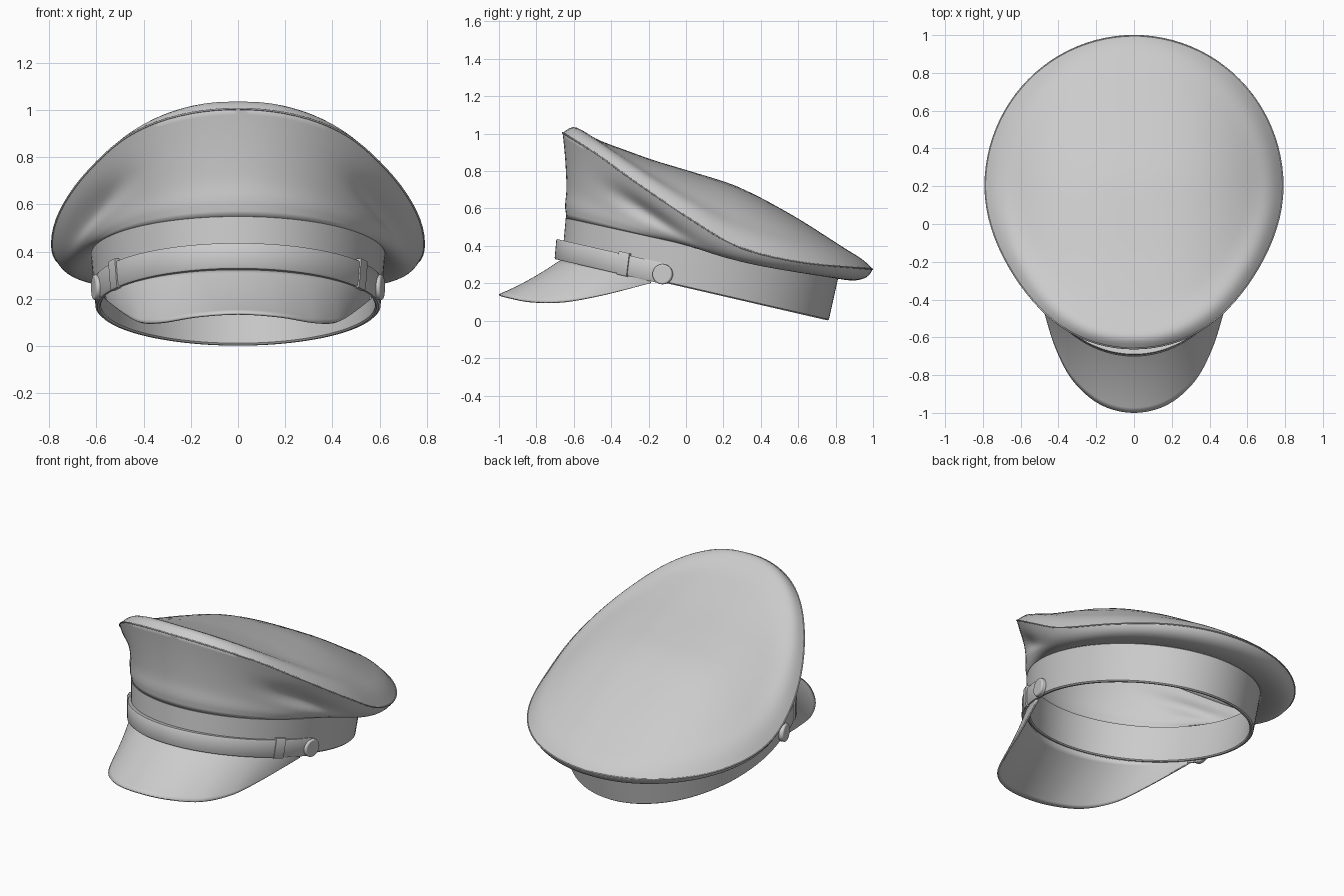
import bpy, bmesh
from math import sin, cos, pi, radians, exp, degrees
from mathutils import Vector

if "Cube" in bpy.data.objects:
    bpy.data.objects.remove(bpy.data.objects["Cube"])

N = 96  # segments around the hat


def spline(pts, t):
    """Smooth interpolation through (key, value) pairs."""
    t = min(max(t, pts[0][0]), pts[-1][0])
    n = len(pts)

    def slope(i):
        a, b = pts[max(i - 1, 0)], pts[min(i + 1, n - 1)]
        return (b[1] - a[1]) / (b[0] - a[0])
    i = next(k for k in range(n - 1) if t <= pts[k + 1][0])
    (x0, y0), (x1, y1) = pts[i], pts[i + 1]
    h = x1 - x0
    s = (t - x0) / h
    return ((2*s**3 - 3*s*s + 1) * y0 + (s**3 - 2*s*s + s) * h * slope(i)
            + (3*s*s - 2*s**3) * y1 + (s**3 - s*s) * h * slope(i + 1))


def loft(name, rings, around=False, closed=False, caps=False, thick=0, angle=40):
    """Skin a grid of points; around = ring closes, closed = last ring joins first."""
    bm = bmesh.new()
    vs = [[bm.verts.new(p) for p in r] for r in rings]
    R, C = len(vs), len(vs[0])
    for i in range(R if closed else R - 1):
        for j in range(C if around else C - 1):
            a, b = vs[i], vs[(i + 1) % R]
            k = (j + 1) % C
            bm.faces.new((a[j], a[k], b[k], b[j]))
    if caps:
        bm.faces.new([r[0] for r in vs])
        bm.faces.new([r[-1] for r in vs])
    bmesh.ops.remove_doubles(bm, verts=bm.verts, dist=1e-5)
    bmesh.ops.recalc_face_normals(bm, faces=bm.faces)
    me = bpy.data.meshes.new(name)
    bm.to_mesh(me)
    bm.free()
    ob = bpy.data.objects.new(name, me)
    bpy.context.collection.objects.link(ob)
    if thick:
        m = ob.modifiers.new("thickness", 'SOLIDIFY')
        m.thickness, m.offset = thick, -1
    smooth(ob, angle)
    return ob


def smooth(ob, angle=40):
    bpy.ops.object.select_all(action='DESELECT')
    ob.select_set(True)
    bpy.context.view_layer.objects.active = ob
    bpy.ops.object.shade_smooth_by_angle(angle=radians(angle))


def band_pt(a, f, off=0.0):
    """Point on the tilted band; f = 0 bottom, 1 top; a = 0 at the front."""
    yc, ry, rx = .05 + .035*f, .71 + .015*f + off, .60 + .02*f + off
    y = yc - ry * cos(a)
    return Vector((rx * sin(a), y, .165 + .222*f - (.231 - .009*f) * (y - yc)))


SEAM_Z = [(-.66, 1.005), (-.47, .885), (-.29, .755), (.02, .545), (.28, .395), (.6, .315), (1.0, .275)]
TOP_Z = [(-.66, 1.005), (-.59, 1.005), (-.36, .925), (-.17, .857), (.02, .80), (.28, .715),
         (.55, .575), (.77, .438), (.95, .315), (1.0, .275)]


def seam_x(c):
    s = max(0, 1 - c*c) ** .5
    return .788 * s * (1 - (.045 * (2*s*c)**2 if c > 0 else 0))


def seam_pt(a):
    c = cos(a)
    y = .2 - (.86 if c > 0 else .797) * c
    return Vector((seam_x(c) * (1 if sin(a) >= 0 else -1), y, spline(SEAM_Z, y)))


def top_pt(a, r):
    s = seam_pt(a)
    x, y = s.x * r, .2 + (s.y - .2) * r
    d = .2 - y
    w = seam_x(d / (.86 if d > 0 else .797))
    t = min(1, abs(x) / w) if w > 1e-6 else 0
    zs = spline(SEAM_Z, y)
    puff = (.02 + .012 * cos(a)) * exp(-((r - .93) / .09)**2) * (1 - r**30)   # padded rim
    return Vector((x, y, zs + (spline(TOP_Z, y) - zs) * (1 - t**2.8) + puff))


def wall_pt(a, v):
    """Crown side wall: v = 0 at the seam, 1 at the band."""
    s, b = seam_pt(a), band_pt(a, 1)
    g = degrees(min(a, 2*pi - a))
    c = b.lerp(s, spline([(0, -.4), (45, .1), (90, .65), (130, .8), (180, .85)], g))
    c.z = (s.z + b.z) / 2 - spline([(0, 0), (50, .02), (90, .09), (130, .08), (180, .06)], g)
    p = s * (1-v)**2 + c * 2*v*(1-v) + b * v*v
    dent = .036 * exp(-((g - 62) / 15)**2 - ((v - .4) / .17)**2)   # soft side folds
    bulge = .008 * exp(-((v - .85) / .12)**2) * max(0, cos(a)) * min(1, (1 - v) * 12)
    return p + Vector((sin(a), -cos(a), 0)) * (bulge - dent)


angs = [2*pi*i/N for i in range(N)]

# Crown: domed top and side wall in one skin
rs = [0, .1, .2, .3, .4, .5, .6, .7, .76, .81, .85, .88, .91, .935, .955, .97, .98, .99, 1]
rings = [[top_pt(a, r) for a in angs] for r in rs]
rings += [[wall_pt(a, k/18) for a in angs] for k in range(1, 19)]
loft("crown", rings, around=True, thick=.01, angle=60)

# Piping along the crown seam
cu = bpy.data.curves.new("crown_piping", 'CURVE')
cu.dimensions, cu.bevel_depth, cu.bevel_resolution = '3D', .004, 2
sp = cu.splines.new('POLY')
sp.points.add(N - 1)
for p, a in zip(sp.points, angs):
    p.co = (*seam_pt(a), 1)
sp.use_cyclic_u = True
bpy.context.collection.objects.link(bpy.data.objects.new("crown_piping", cu))

# Head band with a rolled lower edge
prof = [(0, -.004), (.03, .003), (1, .003), (1.01, -.006), (1, -.02), (.03, -.02), (0, -.014)]
loft("head_band", [[band_pt(a, f, o) for a in angs] for f, o in prof], around=True, closed=True)


def strip(name, a0, a1, f0, f1, lift, n):
    """Raised strip lying on the band, standing further off at the front."""
    def off(a):
        return lift + .032 * max(0, cos(a))**2
    A = [radians(a0 + (a1 - a0) * i / n) for i in range(n + 1)]
    e = .03
    return loft(name, [[band_pt(a, f, (off(a) - d) if d is not None else 0.0) for a in A] for f, d in
                ((f0, None), (f0, .004), (f0 + e, 0), (f1 - e, 0), (f1, .004), (f1, None))],
                closed=True, caps=True)


# Chin strap and its keepers
strip("chin_strap", -76, 76, -.04, .45, .01, 64)
for side, nm in ((1, "right"), (-1, "left")):
    strip("strap_keeper_" + nm, side*55, side*60, -.06, .5, .017, 4)

# Side buttons
for side, nm in ((1, "right"), (-1, "left")):
    a = radians(75.5) * side
    n = Vector((sin(a) / .61, -cos(a) / .715, 0)).normalized()
    bpy.ops.mesh.primitive_cylinder_add(vertices=32, radius=.054, depth=.034,
                                        location=band_pt(a, .19, .008) + n * .004,
                                        rotation=n.to_track_quat('Z', 'Y').to_euler())
    ob = bpy.context.object
    ob.name = "button_" + nm
    m = ob.modifiers.new("round", 'BEVEL')
    m.width, m.segments = .008, 3
    smooth(ob)

# Visor: from the band's lower front edge to a curved outer rim
VX = [(-.2, -.175), (0, 0), (.2, .175), (.4, .32), (.6, .415), (.8, .48), (1, .565)]
VY = [(-.2, -.958), (0, -1), (.2, -.958), (.4, -.835), (.6, -.66), (.8, -.455), (1, -.19)]
VZ = [(-.2, .13), (0, .142), (.2, .13), (.4, .105), (.6, .102), (.8, .135), (1, .2)]


def visor_pt(u, v):
    w = abs(u)
    o = Vector((spline(VX, w) * (1 if u >= 0 else -1), spline(VY, w), spline(VZ, w)))
    p = band_pt(radians(70) * u, .0, .004).lerp(o, v)
    p.z -= .05 * v * (1 - v) * (1 - w)
    return p


loft("visor", [[visor_pt(i/32, k/12) for i in range(-32, 33)] for k in range(13)], thick=.01)
